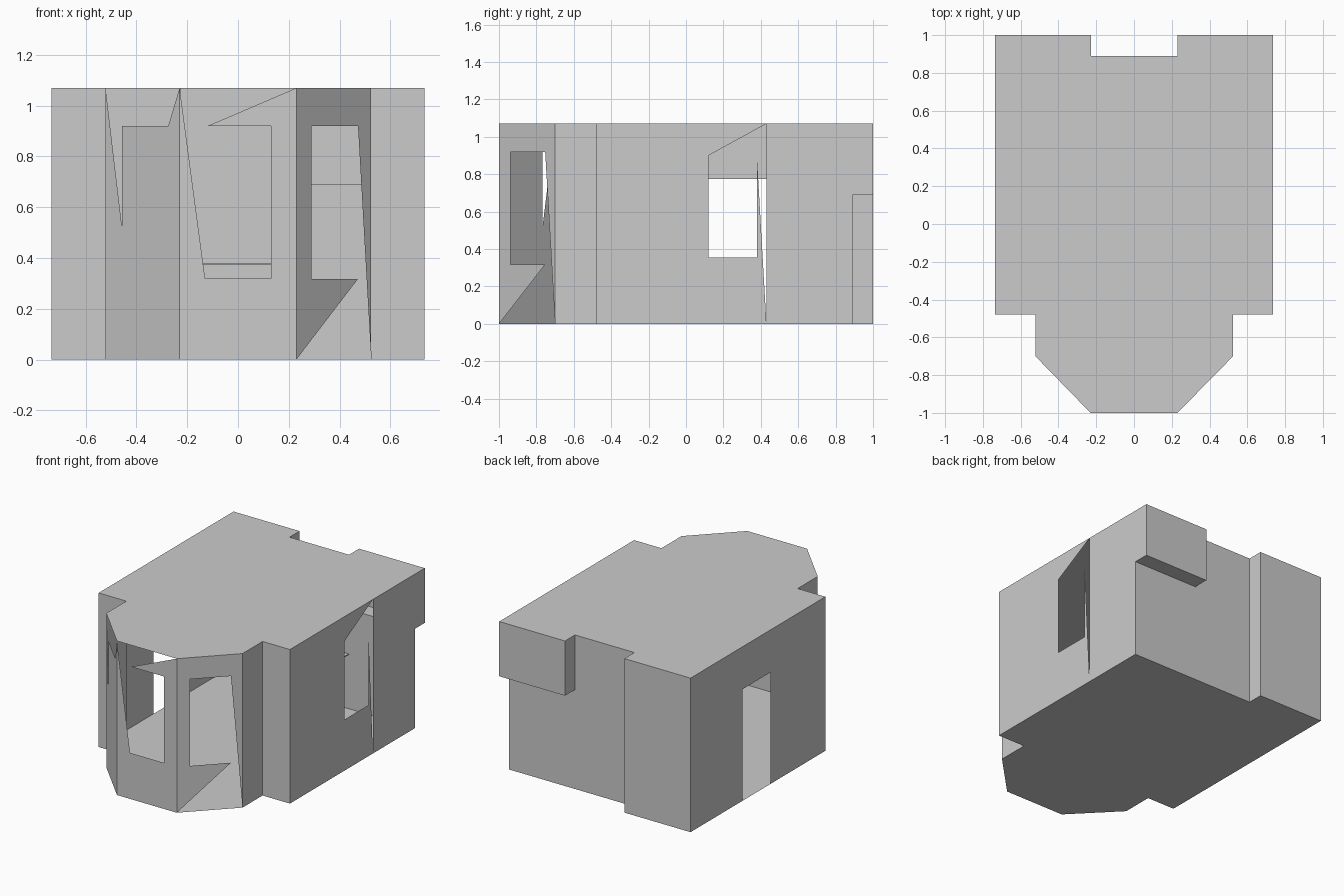
import bpy, bmesh
from mathutils import Vector

if "Cube" in bpy.data.objects:
    bpy.data.objects.remove(bpy.data.objects["Cube"])

H = 1.07      # wall height
OVER = 0.69   # underside of the overhanging back corner
BACK = 0.89   # recessed back wall


def sheet(name, pts, outward):
    """One flat polygon whose normal points along outward."""
    bm = bmesh.new()
    face = bm.faces.new([bm.verts.new(p) for p in pts])
    face.normal_update()
    if face.normal.dot(Vector(outward)) < 0:
        face.normal_flip()
    bmesh.ops.triangulate(bm, faces=bm.faces[:])
    me = bpy.data.meshes.new(name)
    bm.to_mesh(me)
    bm.free()
    ob = bpy.data.objects.new(name, me)
    bpy.context.collection.objects.link(ob)
    return ob


def wall(name, a, b, outline=None, z0=0.0):
    """Upright wall over plan segment a-b (counter-clockwise plan order).
    The outline is in (x or y, z), using x unless the wall runs along y."""
    k = 0 if abs(a[0] - b[0]) > 1e-6 else 1
    if outline is None:
        outline = [(a[k], z0), (b[k], z0), (b[k], H), (a[k], H)]
    pts = []
    for u, z in outline:
        t = (u - a[k]) / (b[k] - a[k])
        pts.append((a[0] + t * (b[0] - a[0]), a[1] + t * (b[1] - a[1]), z))
    sheet(name, pts, (b[1] - a[1], a[0] - b[0], 0))


# Floor and roof
front_half = [(-0.735, -0.48), (-0.522, -0.48), (-0.522, -0.70), (-0.23, -1),
              (0.23, -1), (0.525, -0.70), (0.525, -0.48), (0.735, -0.48)]
back_left = [(0.23, BACK), (-0.227, BACK), (-0.227, 1), (-0.735, 1)]
floor_plan = front_half + [(0.735, BACK)] + back_left[1:]
roof_plan = front_half + [(0.735, 1), (0.23, 1)] + back_left
sheet("floor", [(x, y, 0) for x, y in floor_plan], (0, 0, -1))
sheet("roof", [(x, y, H) for x, y in roof_plan], (0, 0, 1))

# Bay walls with their irregular window openings
wall("bay_front", (-0.23, -1), (0.23, -1),
     [(-0.23, 0), (0.23, 0), (0.23, H), (-0.12, 0.92), (0.13, 0.92),
      (0.13, 0.32), (-0.13, 0.32), (-0.23, H)])
wall("bay_right", (0.23, -1), (0.525, -0.70),
     [(0.23, 0), (0.473, 0.318), (0.29, 0.318), (0.29, 0.92), (0.473, 0.92),
      (0.525, 0), (0.525, H), (0.23, H)])
wall("bay_left", (-0.522, -0.70), (-0.23, -1),
     [(-0.522, 0), (-0.23, 0), (-0.23, H), (-0.275, 0.92), (-0.457, 0.92),
      (-0.457, 0.52), (-0.522, H)])

# Bay returns and front shoulders
wall("bay_return_right", (0.525, -0.70), (0.525, -0.48))
wall("bay_return_left", (-0.522, -0.48), (-0.522, -0.70))
wall("shoulder_right", (0.525, -0.48), (0.735, -0.48))
wall("shoulder_left", (-0.735, -0.48), (-0.522, -0.48))

# Right side wall with window, and the part behind it under the overhang
wall("right_wall_front", (0.735, -0.48), (0.735, 0.43),
     [(-0.48, 0), (0.43, 0), (0.38, 0.88), (0.38, 0.355), (0.12, 0.355),
      (0.12, 0.9), (0.43, H), (-0.48, H)])
wall("right_wall_back", (0.735, 0.43), (0.735, 1),
     [(0.43, 0), (BACK, 0), (BACK, OVER), (1, OVER), (1, H), (0.43, H)])

# Left side wall with doorway
wall("left_wall", (-0.735, 1), (-0.735, -0.48),
     [(-0.48, 0), (0.12, 0), (0.12, 0.775), (0.43, 0.775), (0.43, 0),
      (1, 0), (1, H), (-0.48, H)])

# Back walls: recess, full-height left block, overhanging right block
wall("back_recess", (0.735, BACK), (-0.227, BACK),
     [(-0.227, 0), (0.735, 0), (0.735, OVER), (0.23, OVER), (0.23, H), (-0.227, H)])
wall("back_left_side", (-0.227, BACK), (-0.227, 1))
wall("back_left", (-0.227, 1), (-0.735, 1))
wall("overhang_back", (0.735, 1), (0.23, 1), z0=OVER)
wall("overhang_side", (0.23, 1), (0.23, BACK), z0=OVER)
sheet("overhang_underside", [(0.23, BACK, OVER), (0.735, BACK, OVER),
                             (0.735, 1, OVER), (0.23, 1, OVER)], (0, 0, -1))

# Thin shelf inside on the recessed back wall
bpy.ops.mesh.primitive_cube_add(size=1, location=(0, BACK - 0.025, 0.378))
shelf = bpy.context.object
shelf.name = "inner_shelf"
shelf.scale = (0.456, 0.05, 0.006)
